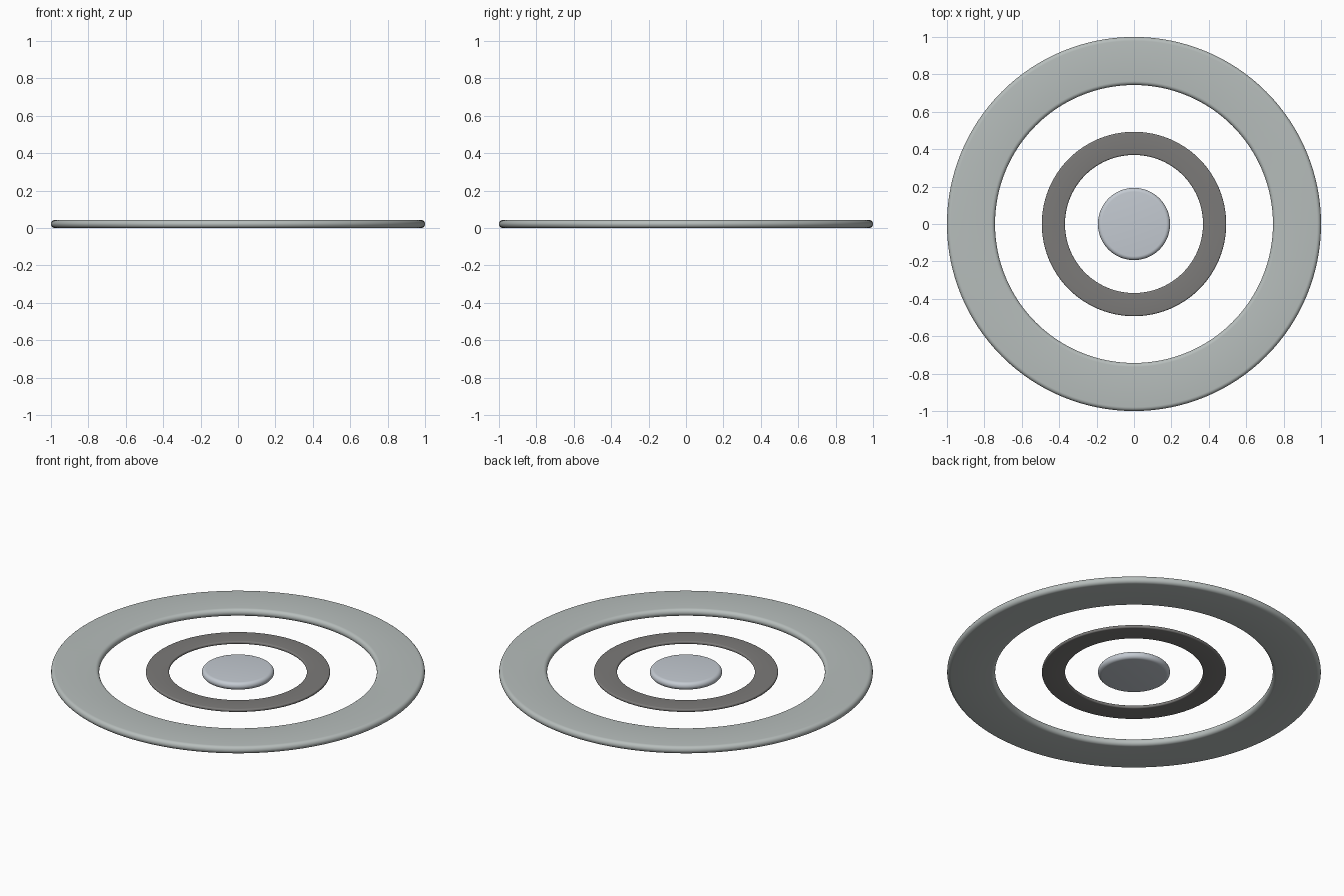
import bpy, bmesh, math

if "Cube" in bpy.data.objects:
    bpy.data.objects.remove(bpy.data.objects["Cube"])

MID_Z = 0.0215
SEGMENTS = 128


def rounded_profile(r_in, r_out, thick, fillet, steps=6):
    """Closed (radius, z) section with rounded corners; r_in = 0 gives a solid disc."""
    h = thick / 2
    corners = [(r_out - fillet, -h + fillet, -90), (r_out - fillet, h - fillet, 0)]
    if r_in > 0:
        corners += [(r_in + fillet, h - fillet, 90), (r_in + fillet, -h + fillet, 180)]
    pts = []
    for cx, cz, start in corners:
        for i in range(steps + 1):
            a = math.radians(start + 90 * i / steps)
            pts.append((cx + fillet * math.cos(a), MID_Z + cz + fillet * math.sin(a)))
    if r_in == 0:
        pts = [(0, MID_Z - h)] + pts + [(0, MID_Z + h)]
    return pts


def lathe(name, profile, closed, color):
    bm = bmesh.new()
    verts = [bm.verts.new((r, 0, z)) for r, z in profile]
    pairs = list(zip(verts, verts[1:]))
    if closed:
        pairs.append((verts[-1], verts[0]))
    edges = [bm.edges.new(p) for p in pairs]
    bmesh.ops.spin(bm, geom=verts + edges, cent=(0, 0, 0), axis=(0, 0, 1),
                   angle=math.tau, steps=SEGMENTS, use_duplicate=False)
    bmesh.ops.remove_doubles(bm, verts=bm.verts[:], dist=1e-5)
    bmesh.ops.recalc_face_normals(bm, faces=bm.faces[:])
    mesh = bpy.data.meshes.new(name)
    bm.to_mesh(mesh)
    bm.free()
    obj = bpy.data.objects.new(name, mesh)
    bpy.context.collection.objects.link(obj)
    mat = bpy.data.materials.new(name + "_material")
    mat.diffuse_color = (*color, 1)
    mat.use_nodes = True
    mat.node_tree.nodes["Principled BSDF"].inputs["Base Color"].default_value = mat.diffuse_color
    mesh.materials.append(mat)
    bpy.ops.object.select_all(action='DESELECT')
    obj.select_set(True)
    bpy.context.view_layer.objects.active = obj
    bpy.ops.object.shade_smooth_by_angle(angle=math.radians(40))
    return obj


# Wide outer ring with fully rounded rims
lathe("outer_ring", rounded_profile(0.743, 1.0, 0.043, 0.021), True, (0.47, 0.51, 0.50))

# Thinner dark ring floating at mid height
lathe("middle_ring", rounded_profile(0.369, 0.493, 0.018, 0.008), True, (0.20, 0.195, 0.19))

# Solid centre disc
lathe("centre_disc", rounded_profile(0, 0.193, 0.043, 0.021), False, (0.55, 0.59, 0.64))
